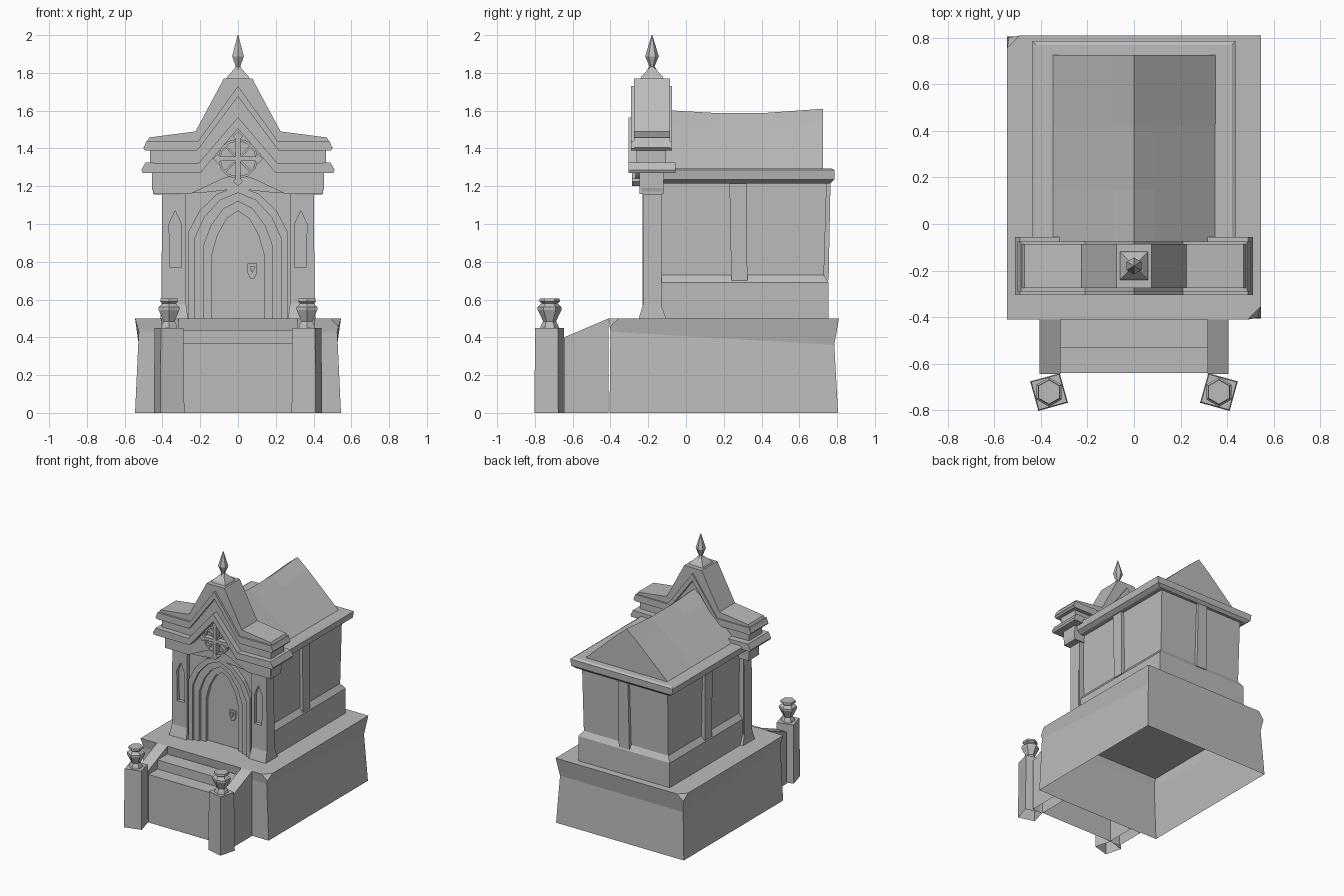
import bpy, bmesh, math
from mathutils import Vector, Matrix

cube = bpy.data.objects.get("Cube")
if cube:
    bpy.data.objects.remove(cube, do_unlink=True)

GREY = (0.5, 0.5, 0.5, 1)
stone = bpy.data.materials.new("grey_stone")
stone.use_nodes = True
stone.diffuse_color = GREY
stone.node_tree.nodes["Principled BSDF"].inputs["Base Color"].default_value = GREY


def finish(name, bm, open_bottom=False):
    bmesh.ops.recalc_face_normals(bm, faces=bm.faces)
    if open_bottom:
        under = [f for f in bm.faces if all(v.co.z < 0.001 for v in f.verts)]
        bmesh.ops.delete(bm, geom=under, context='FACES')
    mesh = bpy.data.meshes.new(name)
    bm.to_mesh(mesh)
    bm.free()
    mesh.materials.append(stone)
    ob = bpy.data.objects.new(name, mesh)
    bpy.context.collection.objects.link(ob)
    return ob


def skin(rings):
    """Join equal rings of points into a closed solid."""
    bm = bmesh.new()
    loops = [[bm.verts.new(p) for p in ring] for ring in rings]
    n = len(loops[0])
    for a, b in zip(loops, loops[1:]):
        for i in range(n):
            j = (i + 1) % n
            bm.faces.new((a[i], a[j], b[j], b[i]))
    bm.faces.new(loops[0])
    bm.faces.new(loops[-1])
    return bm


def block(name, levels, open_bottom=False):
    """Stacked rectangles: (z, x0, x1, y0, y1)."""
    rings = [[(a, c, z), (b, c, z), (b, d, z), (a, d, z)] for z, a, b, c, d in levels]
    return finish(name, skin(rings), open_bottom)


def prism(name, pts, a, b, axis='y', open_bottom=False):
    """Extrude an outline along y (points x, z) or x (points y, z)."""
    if axis == 'y':
        rings = [[(p, t, z) for p, z in pts] for t in (a, b)]
    else:
        rings = [[(t, p, z) for p, z in pts] for t in (a, b)]
    return finish(name, skin(rings), open_bottom)


def band(name, outer, inner, y0, y1):
    """Symmetric arch or chevron between two half paths ending at x = 0."""
    def full(path):
        return path + [(-x, z) for x, z in reversed(path[:-1])]
    return prism(name, full(outer) + full(inner)[::-1], y0, y1)


def turned(name, sides, profile, x, y, turn=0, open_bottom=False):
    rings = []
    for r, z in profile:
        angles = [turn + math.tau * i / sides for i in range(sides)]
        rings.append([(x + r * math.cos(t), y + r * math.sin(t), z) for t in angles])
    return finish(name, skin(rings), open_bottom)


def arch(w, top):
    return [(w, 0.5), (w, top - 0.24), (0.78 * w, top - 0.13), (0.42 * w, top - 0.04), (0, top)]


# Foundation: waisted shell with two chipped corners
rings = []
for z, zf, x, y0, y1 in ((0, 0, 0.545, -0.405, 0.805), (0.36, 0.43, 0.525, -0.4, 0.785),
                         (0.5, 0.5, 0.545, -0.41, 0.81)):
    rings.append([(-x, y0, zf), (x, y0, zf), (x, y1, z), (-x, y1, z)])
bm = skin(rings)
for sx, y in ((1, -0.41), (-1, 0.81)):
    sy = 1 if y > 0 else -1
    cut = bmesh.ops.bisect_plane(bm, geom=bm.verts[:] + bm.edges[:] + bm.faces[:],
                                 plane_co=(sx * 0.49, y, 0.5), plane_no=(sx, sy, 0.8),
                                 clear_outer=True)
    bmesh.ops.holes_fill(bm, edges=[e for e in cut['geom_cut']
                                    if isinstance(e, bmesh.types.BMEdge)])
finish("foundation", bm, True)

# Front steps, cheek walls, newel posts and urns
prism("steps", [(-0.41, 0), (-0.64, 0), (-0.64, 0.37), (-0.53, 0.37), (-0.53, 0.44), (-0.41, 0.44)],
      -0.315, 0.315, 'x', True)
for side, s in (("left", 1), ("right", -1)):
    prism(side + "_cheek_wall", [(-0.41, 0), (-0.645, 0), (-0.645, 0.4), (-0.41, 0.5)],
          s * 0.315, s * 0.405, 'x', True)
    turned(side + "_newel", 4, [(0.093, 0), (0.088, 0.45)], s * 0.365, -0.722,
           s * math.radians(-15.5) + math.pi / 4, True)
    turned(side + "_urn", 6, [(0.05, 0.45), (0.045, 0.465), (0.034, 0.485), (0.063, 0.545),
                              (0.063, 0.56), (0.042, 0.58), (0.055, 0.59), (0.052, 0.605)],
           s * 0.365, -0.722, math.pi / 6)

# Chamber: plinth, walls and mid pilasters
block("chamber_plinth", [(0.5, -0.39, 0.39, -0.14, 0.755), (0.69, -0.39, 0.39, -0.14, 0.755),
                         (0.73, -0.36, 0.36, -0.14, 0.73)])
block("chamber_walls", [(0.72, -0.36, 0.36, -0.15, 0.73), (1.22, -0.365, 0.365, -0.15, 0.745)])
for side, s in (("left", 1), ("right", -1)):
    xs = sorted((s * 0.34, s * 0.388))
    block(side + "_wall_pilaster", [(0.7, *xs, 0.24, 0.325), (1.22, *xs, 0.23, 0.32)])
block("back_wall_pilaster", [(0.7, -0.045, 0.045, 0.7, 0.755), (1.22, -0.04, 0.04, 0.7, 0.765)])

# Eaves slab and sagging gable roof
block("eaves", [(1.215, -0.4, 0.4, -0.14, 0.765), (1.235, -0.43, 0.43, -0.14, 0.785),
                (1.285, -0.437, 0.437, -0.14, 0.787), (1.295, -0.42, 0.42, -0.14, 0.77)])
roof = [[(-0.36, y, 1.285), (0.36, y, 1.285), (0.09, y, z - 0.075), (0, y, z), (-0.09, y, z - 0.075)]
        for y, z in ((-0.14, 1.605), (0.15, 1.588), (0.42, 1.588), (0.725, 1.61))]
finish("roof", skin(roof))

# Facade wall with arched doorway
band("facade_wall", [(0.4, 0.5), (0.4, 1.2), (0.2, 1.3), (0.1, 1.45), (0, 1.5)],
     arch(0.25, 1.19), -0.2, -0.13)
band("outer_door_frame", arch(0.262, 1.2), arch(0.228, 1.165), -0.23, -0.13)
band("middle_door_frame", arch(0.23, 1.167), arch(0.183, 1.12), -0.212, -0.13)
band("inner_door_frame", arch(0.185, 1.122), arch(0.14, 1.07), -0.192, -0.13)
door = arch(0.15, 1.08)
prism("door", door + [(-x, z) for x, z in reversed(door[:-1])], -0.165, -0.13)
prism("lock_plate", [(0.05, 0.79), (0.1, 0.79), (0.1, 0.74), (0.085, 0.71), (0.065, 0.71), (0.05, 0.74)],
      -0.174, -0.164)
prism("lock_boss", [(0.06, 0.775), (0.09, 0.775), (0.075, 0.74)], -0.185, -0.17)
block("door_seam", [(0.53, 0.132, 0.138, -0.169, -0.16), (0.98, 0.132, 0.138, -0.169, -0.16)])

# Facade piers with flared feet, slit niches and capitals
for side, s in (("left", 1), ("right", -1)):
    def span(a, b):
        return sorted((s * a, s * b))
    pier = block(side + "_facade_pier", [(0.5, *span(0.265, 0.412), -0.25, -0.105),
                                         (0.58, *span(0.275, 0.405), -0.226, -0.135),
                                         (1.2, *span(0.275, 0.402), -0.226, -0.135)])
    niche = prism("niche_cutter", [(s * x, z) for x, z in (
        (0.3, 0.77), (0.36, 0.77), (0.365, 1.0), (0.333, 1.07), (0.3, 1.0))], -0.3, -0.195)
    mod = pier.modifiers.new("niche", 'BOOLEAN')
    mod.operation = 'DIFFERENCE'
    mod.object = niche
    bpy.context.view_layer.objects.active = pier
    bpy.ops.object.modifier_apply(modifier="niche")
    bpy.data.objects.remove(niche, do_unlink=True)
    block(side + "_capital", [(1.155, *span(0.3, 0.445), -0.225, -0.13),
                              (1.19, *span(0.29, 0.455), -0.24, -0.12),
                              (1.29, *span(0.29, 0.455), -0.245, -0.115)])

# Frieze, two chevron mouldings and gable
band("frieze", [(0.45, 1.29), (0.21, 1.29), (0, 1.53)],
     [(0.45, 1.16), (0.25, 1.16), (0.08, 1.24), (0, 1.26)], -0.245, -0.12)
band("frieze_lining", [(0.3, 1.28), (0.2, 1.28), (0, 1.45)],
     [(0.26, 1.165), (0.19, 1.165), (0.06, 1.18), (0, 1.185)], -0.232, -0.125)
band("lower_moulding", [(0.512, 1.285), (0.49, 1.325), (0.21, 1.32), (0, 1.565)],
     [(0.505, 1.27), (0.21, 1.27), (0.2, 1.27), (0, 1.505)], -0.305, -0.055)
band("moulding_neck", [(0.465, 1.4), (0.22, 1.4), (0, 1.69)],
     [(0.465, 1.31), (0.21, 1.31), (0, 1.55)], -0.262, -0.105)
band("upper_moulding", [(0.5, 1.4), (0.485, 1.44), (0.21, 1.44), (0, 1.73)],
     [(0.49, 1.388), (0.22, 1.388), (0.215, 1.388), (0, 1.675)], -0.29, -0.075)
band("gable", [(0.5, 1.405), (0.47, 1.458), (0.225, 1.49), (0.075, 1.77), (0, 1.77)],
     [(0.49, 1.39), (0.225, 1.39), (0.215, 1.395), (0.1, 1.545), (0, 1.68)], -0.275, -0.085)

# Finial on a small pyramid cap
turned("finial_cap", 4, [(0.086, 1.77), (0.078, 1.782), (0.022, 1.825)], 0, -0.18, math.pi / 4)
turned("finial", 6, [(0.026, 1.815), (0.014, 1.835), (0.036, 1.888), (0.002, 2.0)], 0, -0.18, math.pi / 6)

# Cross medallion: flared arms, thin diagonal rays and a ring
centre = Vector((0, -0.255, 1.345))
for k in range(8):
    if k % 2:
        pts = [(-0.006, 0), (0.006, 0), (0.006, 0.1), (-0.006, 0.1)]
        front = -0.013
    else:
        r = 0.132 if k % 4 else 0.145
        pts = [(-0.012, 0), (0.012, 0), (0.012, r - 0.04), (0.026, r - 0.025), (0, r),
               (-0.026, r - 0.025), (-0.012, r - 0.04)]
        front = -0.03
    ray = prism("cross_arm" if k % 2 == 0 else "cross_ray", pts, front, 0.012)
    ray.data.transform(Matrix.Translation(centre) @ Matrix.Rotation(k * math.pi / 4, 4, 'Y'))
outer = [(0.107 * math.sin(math.tau * i / 12), 0.107 * math.cos(math.tau * i / 12)) for i in range(13)]
for i in range(12):
    (a, b), (c, d) = outer[i], outer[i + 1]
    seg = prism("ring_segment", [(a, b), (c, d), (c * 0.88, d * 0.88), (a * 0.88, b * 0.88)], -0.012, 0.012)
    seg.data.transform(Matrix.Translation(centre))
